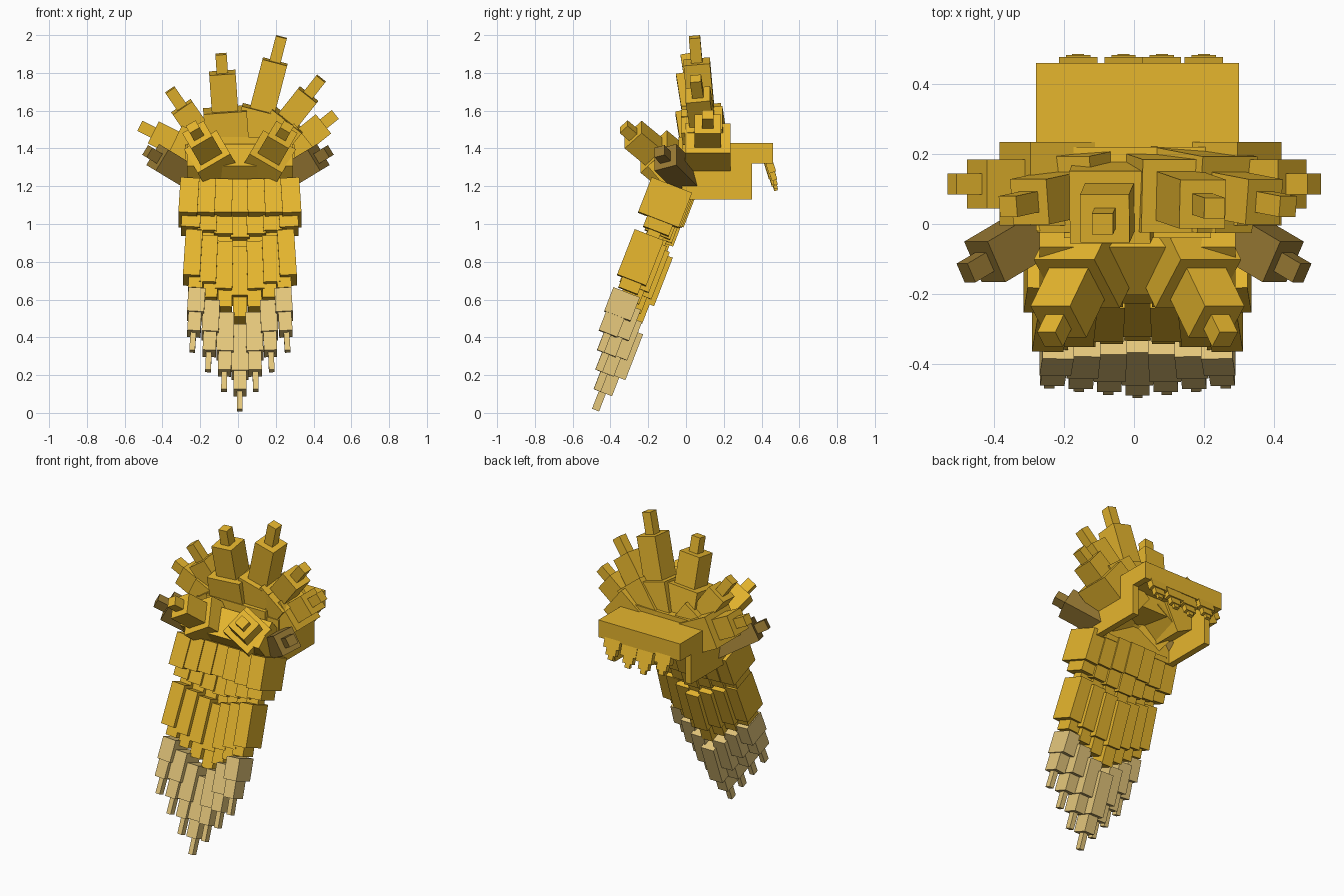
import bpy
from mathutils import Vector, Matrix

cube = bpy.data.objects.get("Cube")
if cube:
    bpy.data.objects.remove(cube, do_unlink=True)


def material(name, rgb):
    m = bpy.data.materials.new(name)
    m.use_nodes = True
    m.diffuse_color = (*rgb, 1)
    m.node_tree.nodes["Principled BSDF"].inputs["Base Color"].default_value = (*rgb, 1)
    return m


GOLD = material("gold hair", (0.79, 0.465, 0.027))
TAN = material("pale tan hair", (0.78, 0.57, 0.2))
BROWN = material("brown hair", (0.31, 0.19, 0.033))


def box(name, center, size, mat, rot=None):
    bpy.ops.mesh.primitive_cube_add(size=1)
    ob = bpy.context.object
    ob.name = name
    ob.data.materials.append(mat)
    frame = rot.to_4x4() if rot else Matrix()
    ob.matrix_world = Matrix.Translation(center) @ frame @ Matrix.Diagonal((*size, 1))
    return ob


def span(name, lo, hi, mat=GOLD):
    lo, hi = Vector(lo), Vector(hi)
    return box(name, (lo + hi) / 2, hi - lo, mat)


# Cap shell, open underneath and at the far end
span("cap_top", (-0.28, 0.0, 1.39), (0.30, 0.46, 1.43))
span("cap_back", (-0.28, -0.02, 1.13), (0.30, 0.03, 1.42))
for side, x in (("right", -0.28), ("left", 0.26)):
    span(f"cap_side_{side}", (x, 0.0, 1.13), (x + 0.04, 0.35, 1.40))
    span(f"cap_temple_{side}", (x, 0.34, 1.32), (x + 0.04, 0.45, 1.40))
span("brow_band", (-0.28, 0.42, 1.32), (0.30, 0.46, 1.43))

# Short stepped fringe tucked under the brow band
lean = Matrix.Rotation(0.3, 3, 'X')
for i, (x, drop) in enumerate(((-0.16, 0.0), (-0.03, 0.03), (0.08, 0.02), (0.2, 0.0))):
    box(f"fringe_{i}", (x, 0.44, 1.33 - drop), (0.11, 0.04, 0.12), GOLD, lean)
    box(f"fringe_step_{i}", (x, 0.457, 1.27 - drop), (0.07, 0.03, 0.08), GOLD, lean)
    box(f"fringe_tip_{i}", (x, 0.468, 1.235 - drop), (0.035, 0.02, 0.06), GOLD, lean)


def spike(name, tip, direction, parts, mat=GOLD):
    """Stepped lock; parts hold (width, depth, near, far) measured back from the tip."""
    d = Vector(direction).normalized()
    across = Vector((0, 1, 0)).cross(d).normalized()
    rot = Matrix((across, d.cross(across), d)).transposed()
    for n, (w, dep, near, far) in enumerate(parts):
        box(f"{name}_{n}", Vector(tip) - d * (near + far) / 2, (w, dep, far - near), mat, rot)


# Fan of standing spikes
TALL = ((0.06, 0.06, 0, 0.16), (0.135, 0.14, 0.135, 0.44), (0.22, 0.21, 0.40, 0.66))
MID = ((0.06, 0.06, 0, 0.14), (0.125, 0.13, 0.11, 0.34), (0.2, 0.22, 0.28, 0.52))
LOW = ((0.06, 0.06, 0, 0.12), (0.13, 0.14, 0.08, 0.28), (0.2, 0.24, 0.20, 0.48))
spike("crown_spike_left", (0.23, 0.045, 1.99), (0.26, -0.09, 1), TALL)
spike("crown_spike_right", (-0.09, 0.0, 1.9),
      (-0.07, -0.16, 1), ((0.06, 0.06, 0, 0.13), (0.14, 0.14, 0.1, 0.34),
                          (0.23, 0.21, 0.3, 0.6)))
spike("upper_spike_left", (0.44, 0.05, 1.77), (0.62, -0.12, 0.78), MID)
spike("upper_spike_right", (-0.36, 0.05, 1.71), (-0.55, -0.12, 0.8), MID)
spike("lower_spike_left", (0.515, 0.115, 1.58), (0.75, 0, 0.6), LOW)
spike("lower_spike_right", (-0.52, 0.115, 1.52), (-0.85, 0, 0.42), LOW)

# Rear-facing spikes and brown side spikes, mirrored
for s, side in ((-1, "right"), (1, "left")):
    spike(f"facing_spike_{side}", (0.01 + s * 0.25, -0.33, 1.515), (s * 0.36, -0.75, 0.62),
          ((0.06, 0.06, 0, 0.1), (0.13, 0.13, 0.07, 0.28), (0.2, 0.2, 0.22, 0.48)))
    spike(f"brown_spike_{side}", (s * 0.48, -0.14, 1.385), (s * 0.76, -0.45, 0.46),
          ((0.06, 0.06, 0, 0.1), (0.13, 0.13, 0.07, 0.34)), BROWN)

# Core that the spikes grow from
span("crown_core", (-0.2, -0.04, 1.3), (0.22, 0.22, 1.46))
box("nape_core", (0.01, -0.08, 1.30), (0.56, 0.18, 0.17), GOLD, Matrix.Rotation(0.7, 3, 'X'))

# Hanging tail: each column lies in a frame leaning away from the cap
TILT = Matrix.Rotation(-0.37, 3, 'X')
ROOT = Vector((0.01, 0, 1.25))
DOWN, OUT = TILT @ Vector((0, 0, -1)), TILT @ Vector((0, -1, 0))


def lock(name, x, top, end, back, front, width, mat, splay=0):
    center = ROOT + Vector((x, 0, 0)) + DOWN * (top + end) / 2 + OUT * (back + front) / 2
    rot = TILT @ Matrix.Rotation(-splay, 3, 'Y')
    box(name, center, (width, front - back, end - top), mat, rot)


def tail_row(name, top, end, rise, inner, depth, thick, width, pitch, splay=0.02):
    """Seven columns; outer ones sit higher and further out."""
    for i in range(-3, 4):
        a = abs(i)
        back = inner + depth * a
        lock(f"{name}_{i + 3}", i * pitch, top - rise[0] * a, end - rise[1] * a,
             back, back + thick, width, GOLD, splay * i)


tail_row("nape_row", 0.07, 0.255, (0.0, -0.004), -0.085, 0.008, 0.23, 0.1, 0.09)
tail_row("second_row", 0.12, 0.37, (0.0, 0.014), -0.07, 0.014, 0.145, 0.1, 0.085)
tail_row("inner_row", 0.25, 0.66, (0.0, 0.03), -0.05, 0.022, 0.07, 0.08, 0.08)
tail_row("third_row", 0.425, 0.70, (0.022, 0.028), -0.09, 0.026, 0.165, 0.09, 0.083)
tail_row("fourth_row", 0.55, 0.81, (0.02, 0.045), -0.065, 0.026, 0.11, 0.075, 0.077)

# Pale tail ends, each stepping down to a thin tip
for i in range(-3, 4):
    a = abs(i)
    back = -0.09 + 0.029 * a
    end = 1.2 - 0.1 * a
    splay = 0.02 * i
    lock(f"pale_lock_{i + 3}", i * 0.077, 0.86 - 0.058 * a, end - 0.08,
         back, back + 0.15, 0.09, TAN, splay)
    lock(f"pale_step_{i + 3}", i * 0.08, end - 0.1, end + 0.025,
         back + 0.035, back + 0.14, 0.07, TAN, splay)
    lock(f"pale_tip_{i + 3}", i * 0.083, end, end + 0.125,
         back + 0.07, back + 0.11, 0.03, TAN, splay)
